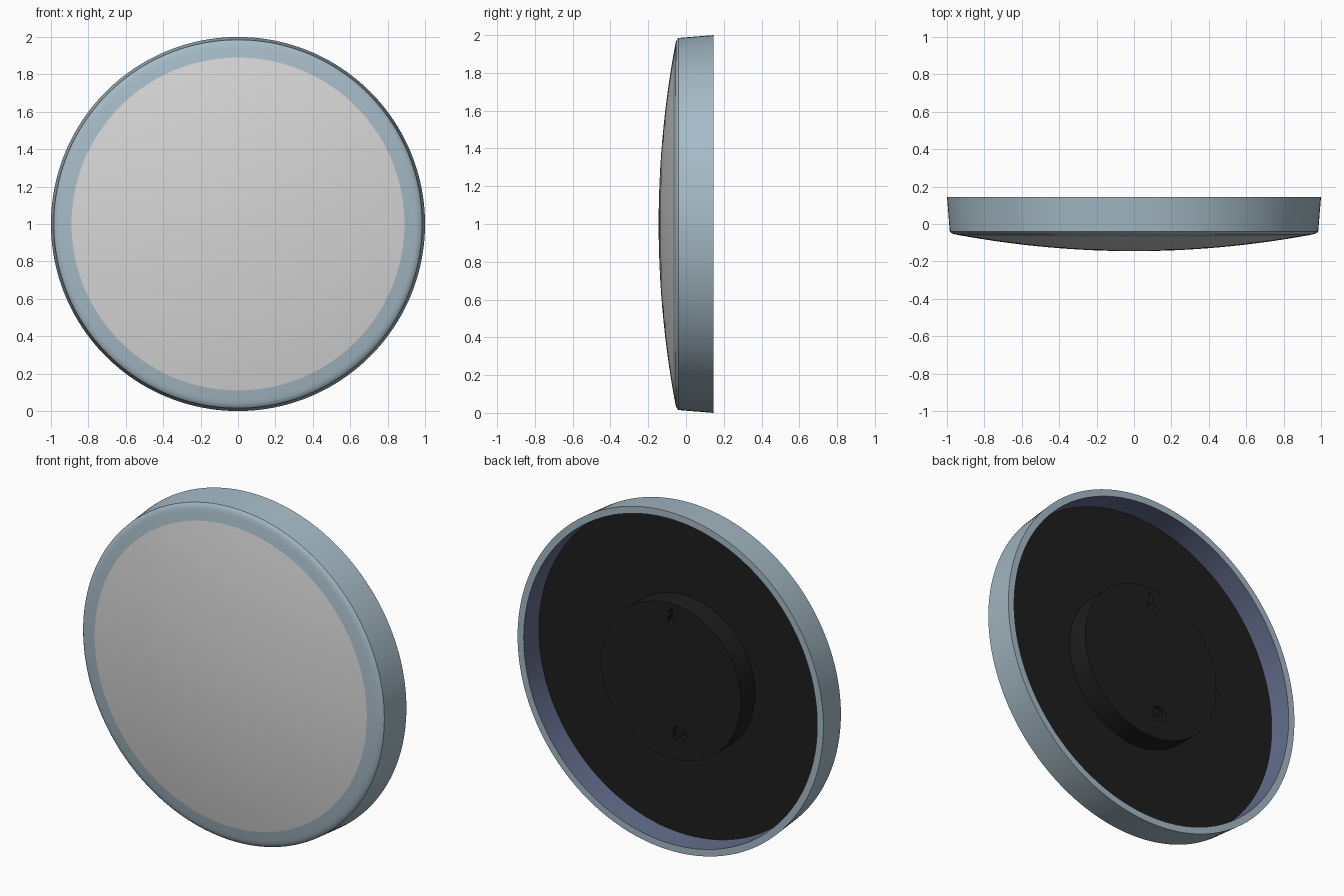
import bpy, bmesh, math
from mathutils import Matrix, Vector

if "Cube" in bpy.data.objects:
    bpy.data.objects.remove(bpy.data.objects["Cube"])

SEG = 160
CENTRE = Vector((0, 0, 1))


def srgb(r, g, b):
    f = lambda c: c / 12.92 if c <= 0.04045 else ((c + 0.055) / 1.055) ** 2.4
    return tuple(f(c / 255) for c in (r, g, b)) + (1,)


def material(name, *rgb):
    m = bpy.data.materials.new(name)
    m.diffuse_color = srgb(*rgb)
    m.use_nodes = True
    m.node_tree.nodes["Principled BSDF"].inputs["Base Color"].default_value = m.diffuse_color
    return m


BLUE = material("pale_blue_grey", 166, 186, 198)
GREY = material("light_grey", 214, 214, 214)
SLATE = material("slate_blue", 99, 108, 139)
BLACK = material("black", 30, 30, 30)


def finish(name, bm, mat, angle=30):
    mesh = bpy.data.meshes.new(name)
    bmesh.ops.recalc_face_normals(bm, faces=bm.faces)
    bm.to_mesh(mesh)
    bm.free()
    mesh.materials.append(mat)
    obj = bpy.data.objects.new(name, mesh)
    bpy.context.collection.objects.link(obj)
    bpy.ops.object.select_all(action='DESELECT')
    obj.select_set(True)
    bpy.context.view_layer.objects.active = obj
    if angle:
        bpy.ops.object.shade_smooth_by_angle(angle=math.radians(angle))
    return obj


def lathe(name, profile, mat, centre=CENTRE, seg=SEG):
    """Spin (radius, y) points around the front-to-back axis."""
    bm = bmesh.new()
    verts = [bm.verts.new(centre + Vector((r, y, 0))) for r, y in profile]
    edges = [bm.edges.new(p) for p in zip(verts, verts[1:])]
    bmesh.ops.spin(bm, geom=verts + edges, cent=centre, axis=(0, 1, 0),
                   angle=math.tau, steps=seg)
    bmesh.ops.remove_doubles(bm, verts=bm.verts, dist=1e-5)
    return finish(name, bm, mat)


def dome(r):
    return -0.145 + 0.09 * (r / 0.96) ** 2


def extrude_outline(name, outline, y0, y1, mat):
    bm = bmesh.new()
    face = bm.faces.new([bm.verts.new((x, y0, z)) for x, z in outline])
    ext = bmesh.ops.extrude_face_region(bm, geom=[face])
    bmesh.ops.translate(bm, vec=(0, y1 - y0, 0),
                        verts=[v for v in ext["geom"] if isinstance(v, bmesh.types.BMVert)])
    return finish(name, bm, mat, 0)


# Domed front panel
lathe("front_panel", [(0.89 * i / 12, dome(0.89 * i / 12)) for i in range(13)], GREY)

# Coloured ring around the panel, drafted side wall and flat back lip
ring = [(r, dome(r)) for r in (0.89, 0.915, 0.94, 0.96)]
lathe("outer_shell", ring + [(0.975, -0.049), (0.985, -0.04), (1.0, 0.145), (0.96, 0.145)], BLUE)

# Inside wall of the shell and recessed back plate
lathe("inner_wall", [(0.96, 0.145), (0.955, 0.01)], SLATE)
lathe("back_plate", [(0.957, 0.01), (0.44, 0.01)], BLACK)

# Raised mounting hub
hub = lathe("mounting_hub", [(0, 0.0), (0.458, 0.0), (0.458, 0.14), (0, 0.14)], BLACK)

# Keyhole hanger: round hole with a narrow slot above
a0, a1 = math.radians(115), math.radians(425)
hole = [(0.024 * math.cos(a0 + (a1 - a0) * i / 20),
         1.355 + 0.024 * math.sin(a0 + (a1 - a0) * i / 20)) for i in range(21)]
slot = [(0.011 * math.cos(math.pi * i / 8), 1.415 + 0.011 * math.sin(math.pi * i / 8))
        for i in range(9)]
keyhole = extrude_outline("keyhole_cutter", hole + slot, 0.11, 0.2, BLACK)

# Round recess for the slotted screw
SX, SZ, SR = -0.058, 0.70, 0.046
recess = extrude_outline("screw_recess_cutter",
                         [(SX + SR * math.cos(math.tau * i / 24),
                           SZ + SR * math.sin(math.tau * i / 24)) for i in range(24)],
                         0.115, 0.2, BLACK)
for cutter in (keyhole, recess):
    mod = hub.modifiers.new(cutter.name, 'BOOLEAN')
    mod.operation, mod.solver, mod.object = 'DIFFERENCE', 'EXACT', cutter
    cutter.hide_render = True
    cutter.hide_set(True)

# Diagonal grip bar across the recess
bm = bmesh.new()
bmesh.ops.create_cube(bm, size=1, matrix=Matrix.Translation((SX, 0.1265, SZ))
                      @ Matrix.Rotation(math.radians(45), 4, 'Y')
                      @ Matrix.Diagonal((0.088, 0.025, 0.016, 1)))
finish("screw_grip", bm, BLACK, 0)
